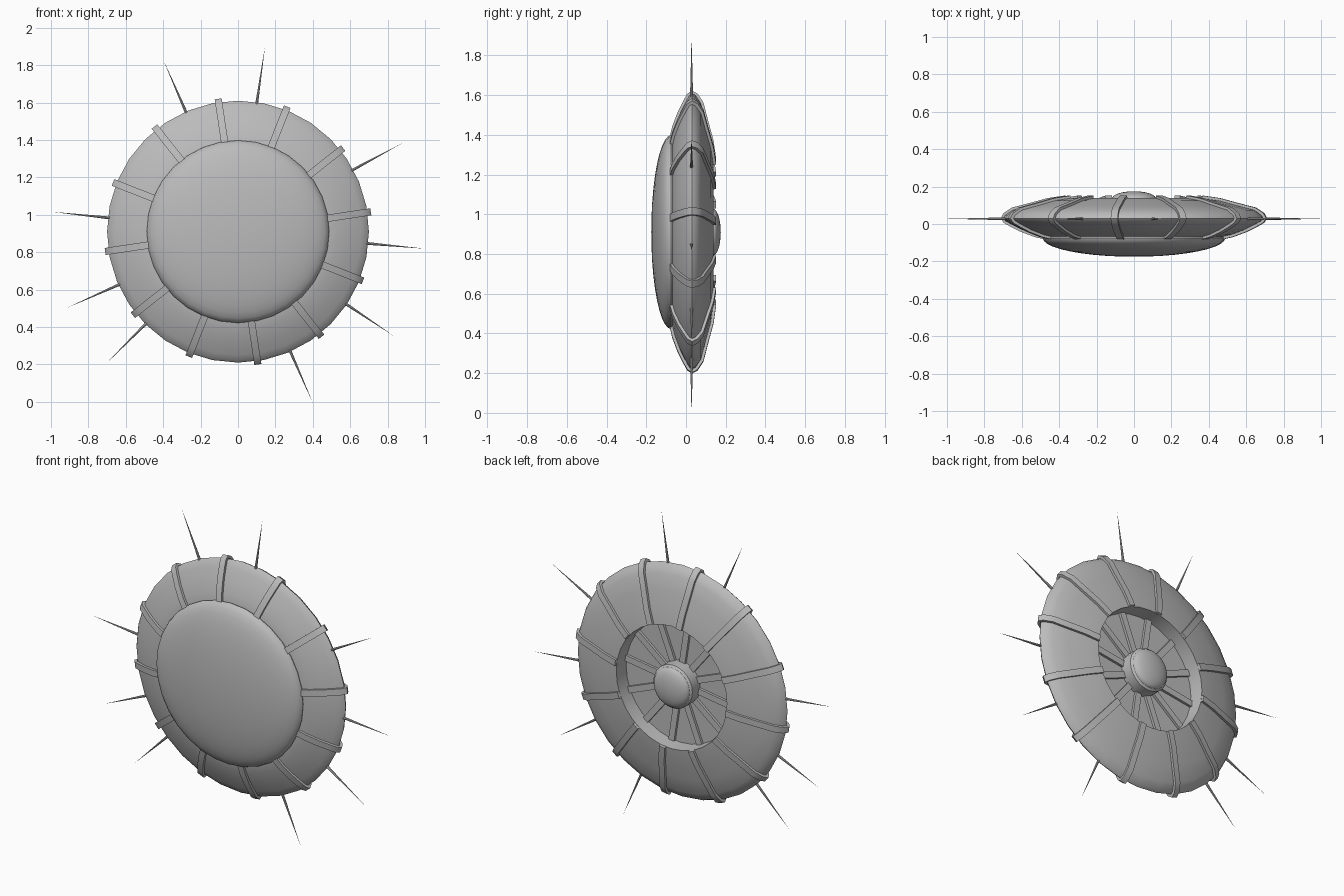
import bpy, bmesh, math
from mathutils import Vector

if "Cube" in bpy.data.objects:
    bpy.data.objects.remove(bpy.data.objects["Cube"])

CENTRE_Z = 0.91
SEGMENTS = 32

grey = bpy.data.materials.new("plain_grey")
grey.use_nodes = True
grey.diffuse_color = (0.5, 0.5, 0.5, 1)
grey.node_tree.nodes["Principled BSDF"].inputs["Base Color"].default_value = (0.5, 0.5, 0.5, 1)


def polar(r, y, angle, side=0.0):
    """Point at radius r and depth y, shifted sideways along the tangent."""
    c, s = math.cos(angle), math.sin(angle)
    return Vector((r * c - side * s, y, CENTRE_Z + r * s + side * c))


def finish(name, bm, smooth=True):
    bmesh.ops.remove_doubles(bm, verts=bm.verts, dist=1e-5)
    bmesh.ops.recalc_face_normals(bm, faces=bm.faces)
    mesh = bpy.data.meshes.new(name)
    bm.to_mesh(mesh)
    bm.free()
    mesh.materials.append(grey)
    obj = bpy.data.objects.new(name, mesh)
    bpy.context.collection.objects.link(obj)
    if smooth:
        bpy.ops.object.select_all(action="DESELECT")
        obj.select_set(True)
        bpy.context.view_layer.objects.active = obj
        bpy.ops.object.shade_smooth_by_angle(angle=math.radians(30))
    return obj


def lathe(name, profile, segments=SEGMENTS):
    """Turn a (radius, depth) profile around the front-to-back axis."""
    bm = bmesh.new()
    rings = [[bm.verts.new(polar(r, y, math.tau * i / segments)) for r, y in profile]
             for i in range(segments)]
    for i, a in enumerate(rings):
        b = rings[(i + 1) % segments]
        for j in range(len(profile) - 1):
            bm.faces.new((a[j], a[j + 1], b[j + 1], b[j]))
    bmesh.ops.dissolve_degenerate(bm, edges=bm.edges, dist=1e-6)
    return finish(name, bm)


def dome_profile(radius, base, tip, steps=10):
    arc = [math.pi / 2 * i / steps for i in range(steps + 1)]
    return [(radius * math.sin(t), base + (tip - base) * math.cos(t)) for t in arc]


def band(name, inner, outer, angle, half_width):
    """Solid strip between two matching (radius, depth) paths."""
    bm = bmesh.new()
    loops = []
    for (r0, y0), (r1, y1) in zip(inner, outer):
        loops.append([bm.verts.new(polar(r, y, angle, s * half_width))
                      for r, y, s in ((r0, y0, -1), (r1, y1, -1), (r1, y1, 1), (r0, y0, 1))])
    for a, b in zip(loops, loops[1:]):
        for k in range(4):
            n = (k + 1) % 4
            bm.faces.new((a[k], a[n], b[n], b[k]))
    bm.faces.new(loops[0])
    bm.faces.new(loops[-1][::-1])
    return finish(name, bm)


# Disc body with the sunken back well
shell = [(0.47, -0.07), (0.53, -0.056), (0.60, -0.03), (0.66, 0.0), (0.69, 0.017),
         (0.70, 0.03), (0.69, 0.048), (0.65, 0.075), (0.56, 0.098), (0.46, 0.125),
         (0.37, 0.138)]
lathe("disc_body", [(0, -0.07)] + shell + [(0.365, 0.05), (0, 0.05)])

# Front dome and back hub
lathe("front_dome", dome_profile(0.488, -0.075, -0.175) + [(0.48, -0.06)])
lathe("hub", [(0, 0.045), (0.13, 0.045), (0.13, 0.125), (0.118, 0.135)]
      + dome_profile(0.118, 0.135, 0.175)[::-1])

# Straps over the rim, each with a spoke in the well
outer = []
for i, (r, y) in enumerate(shell):
    a, b = shell[max(i - 1, 0)], shell[min(i + 1, len(shell) - 1)]
    normal = Vector((b[1] - a[1], a[0] - b[0])).normalized()
    outer.append((r + normal.x * 0.018, y + normal.y * 0.014))
for i in range(12):
    angle = math.radians(8.5 + 30 * i)
    band(f"strap_{i + 1}", shell, outer, angle, 0.019)
    band(f"spoke_{i + 1}", [(0.1, 0.045), (0.368, 0.045)],
         [(0.1, 0.065), (0.368, 0.065)], angle, 0.019)

# Thin spikes around the rim
for i, degrees in enumerate((113.5, 81.7, 28.3, -5.2, -33.8, -66.4, -135, -156, 173.9)):
    angle = math.radians(degrees)
    bm = bmesh.new()
    tip = bm.verts.new(polar(1.0, 0.028, angle))
    base = [bm.verts.new(polar(0.68, 0.028 + 0.008 * math.sin(math.tau * k / 8), angle,
                               0.008 * math.cos(math.tau * k / 8))) for k in range(8)]
    for k in range(8):
        bm.faces.new((base[k], base[(k + 1) % 8], tip))
    bm.faces.new(base[::-1])
    finish(f"spike_{i + 1}", bm)
